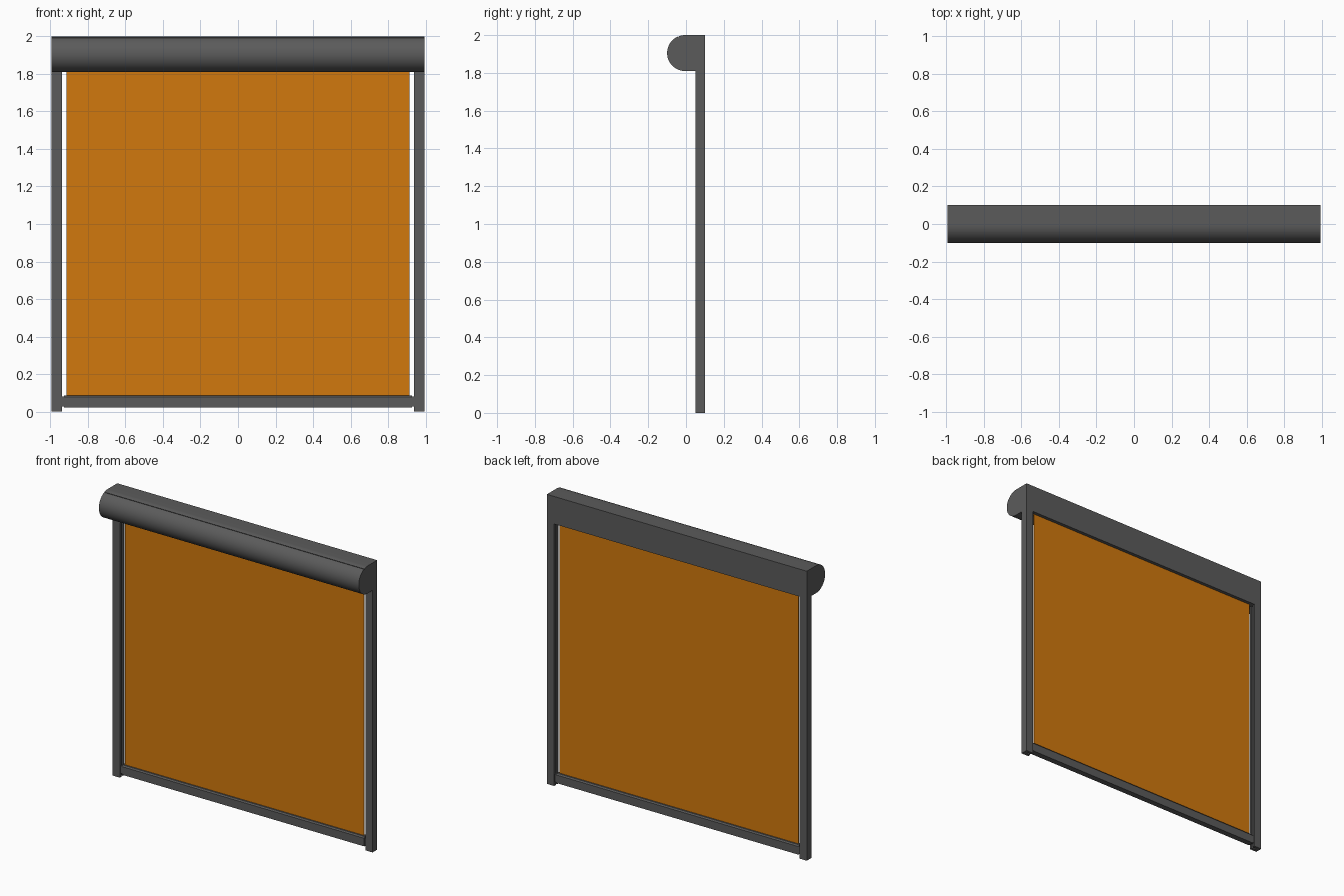
import bpy, bmesh, math

if "Cube" in bpy.data.objects:
    bpy.data.objects.remove(bpy.data.objects["Cube"])

def material(name, rgb):
    m = bpy.data.materials.new(name)
    m.diffuse_color = (*rgb, 1)
    m.use_nodes = True
    m.node_tree.nodes["Principled BSDF"].inputs["Base Color"].default_value = m.diffuse_color
    return m

GREY = material("anthracite metal", (0.105, 0.105, 0.105))
ORANGE = material("orange fabric", (0.64, 0.19, 0.004))

def extrude(name, profile, axis, start, end, mat):
    """Extrude a closed 2D profile along x (profile = y, z) or z (profile = x, y)."""
    def place(p, t):
        return (t, p[0], p[1]) if axis == "x" else (p[0], p[1], t)
    bm = bmesh.new()
    a = [bm.verts.new(place(p, start)) for p in profile]
    b = [bm.verts.new(place(p, end)) for p in profile]
    n = len(profile)
    bm.faces.new(a)
    bm.faces.new(b[::-1])
    for i in range(n):
        j = (i + 1) % n
        bm.faces.new((a[i], b[i], b[j], a[j]))
    bmesh.ops.recalc_face_normals(bm, faces=bm.faces)
    mesh = bpy.data.meshes.new(name)
    bm.to_mesh(mesh)
    bm.free()
    mesh.materials.append(mat)
    ob = bpy.data.objects.new(name, mesh)
    bpy.context.collection.objects.link(ob)
    return ob

def rect(a0, a1, b0, b1):
    return [(a0, b0), (a1, b0), (a1, b1), (a0, b1)]

# Housing: square back, round front, with a fine seam on the upper front
cy, cz, r = -0.005, 1.905, 0.095
def arc(deg, rad=r):
    t = math.radians(deg)
    return (cy + rad * math.cos(t), cz + rad * math.sin(t))
profile = [(0.1, 1.81), (0.1, 2.0)]
profile += [arc(90 + 4 * i) for i in range(6)]
profile += [arc(112), arc(112, r - 0.004), arc(114, r - 0.004), arc(114)]
profile += [arc(118 + 4 * i) for i in range(38)] + [arc(270)]
housing = extrude("housing", profile, "x", -0.993, 0.993, GREY)
bpy.context.view_layer.objects.active = housing
housing.select_set(True)
bpy.ops.object.shade_smooth_by_angle(angle=math.radians(30))

# Guide rails with an inner slot, and end caps of the bottom bar
for side, s in (("left", -1), ("right", 1)):
    channel = [(0.938, 0.05), (0.993, 0.05), (0.993, 0.1), (0.938, 0.1),
               (0.938, 0.082), (0.965, 0.082), (0.965, 0.068), (0.938, 0.068)]
    extrude(side + "_guide_rail", [(s * x, y) for x, y in channel], "z", 0, 1.81, GREY)
    extrude(side + "_bar_cap", rect(0.057, 0.093, 0.027, 0.08), "x", s * 0.926, s * 0.937, GREY)
    extrude(side + "_bar_pin", rect(0.07, 0.08, 0.035, 0.07), "x", s * 0.937, s * 0.96, GREY)

# Bottom bar with chamfered upper edges
extrude("bottom_bar", [(0.055, 0.022), (0.095, 0.022), (0.095, 0.078), (0.088, 0.087),
                       (0.062, 0.087), (0.055, 0.078)], "x", -0.926, 0.926, GREY)

# Fabric screen
extrude("fabric_screen", rect(0.073, 0.077, 0.08, 1.815), "x", -0.913, 0.913, ORANGE)
